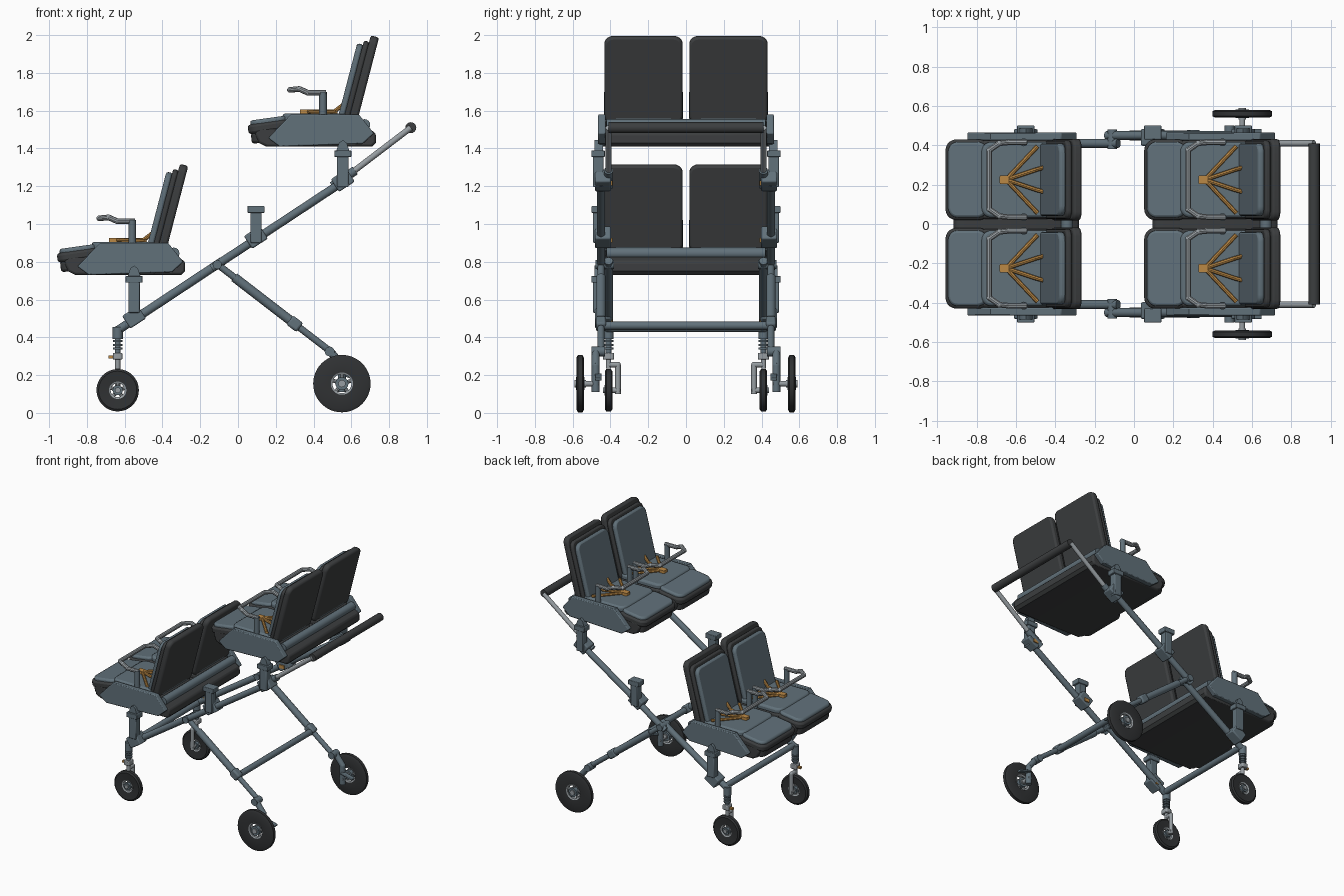
import bpy, bmesh, math
from mathutils import Vector, Matrix

cube = bpy.data.objects.get("Cube")
if cube:
    bpy.data.objects.remove(cube, do_unlink=True)


def material(name, rgb):
    m = bpy.data.materials.new(name)
    m.use_nodes = True
    m.diffuse_color = (*rgb, 1)
    m.node_tree.nodes["Principled BSDF"].inputs["Base Color"].default_value = (*rgb, 1)
    return m


SLATE = material("slate", (0.12, 0.165, 0.195))
DARK = material("charcoal", (0.045, 0.048, 0.05))
TYRE = material("tyre_black", (0.03, 0.032, 0.034))
GREY = material("light_grey", (0.31, 0.34, 0.36))
ORANGE = material("orange", (0.5, 0.25, 0.06))


def finish(name, bm, mat, loc=(0, 0, 0), tilt=0, bevel=0):
    bmesh.ops.recalc_face_normals(bm, faces=bm.faces)
    mesh = bpy.data.meshes.new(name)
    bm.to_mesh(mesh)
    bm.free()
    mesh.materials.append(mat)
    for p in mesh.polygons:
        p.use_smooth = True
    mesh.set_sharp_from_angle(angle=math.radians(35))
    ob = bpy.data.objects.new(name, mesh)
    bpy.context.collection.objects.link(ob)
    ob.location = loc
    ob.rotation_euler.y = math.radians(tilt)
    if bevel:
        mod = ob.modifiers.new("edge", "BEVEL")
        mod.width = bevel
        mod.segments = 2
        mod.limit_method = "ANGLE"
        mod.angle_limit = math.radians(50)
    return ob


def slab(name, loc, size, mat, corner=0, bevel=0, tilt=0):
    """Box with rounded corners in its local plan."""
    bm = bmesh.new()
    bmesh.ops.create_cube(bm, size=1, matrix=Matrix.Diagonal((*size, 1)))
    if corner:
        upright = [e for e in bm.edges
                   if abs(e.verts[0].co.z - e.verts[1].co.z) > size[2] / 2]
        bmesh.ops.bevel(bm, geom=upright, offset=corner, segments=5,
                        profile=0.5, affect="EDGES")
    return finish(name, bm, mat, loc, tilt, bevel)


def prism(name, outline, y0, y1, mat, shift=(0, 0), bevel=0):
    """Side outline (x, z) pulled from y0 to y1."""
    bm = bmesh.new()
    face = bm.faces.new([bm.verts.new((x, y0, z)) for x, z in outline])
    out = bmesh.ops.extrude_face_region(bm, geom=[face])["geom"]
    bmesh.ops.translate(bm, vec=(0, y1 - y0, 0),
                        verts=[v for v in out if isinstance(v, bmesh.types.BMVert)])
    return finish(name, bm, mat, (shift[0], 0, shift[1]), 0, bevel)


def tube(name, points, radius, mat, sides=16):
    """Round rod through points, with ball joints at the bends."""
    bm = bmesh.new()
    pts = [Vector(p) for p in points]
    for a, b in zip(pts, pts[1:]):
        turn = (b - a).to_track_quat("Z", "Y").to_matrix().to_4x4()
        bmesh.ops.create_cone(bm, cap_ends=True, segments=sides, radius1=radius,
                              radius2=radius, depth=(b - a).length,
                              matrix=Matrix.Translation((a + b) / 2) @ turn)
    for p in pts[1:-1]:
        bmesh.ops.create_uvsphere(bm, u_segments=sides, v_segments=8, radius=radius,
                                  matrix=Matrix.Translation(p))
    return finish(name, bm, mat)


def ring(name, loc, profile, mat):
    """Closed (radius, y) profile turned about the y axis."""
    bm = bmesh.new()
    vs = [bm.verts.new((r, y, 0)) for r, y in profile]
    es = [bm.edges.new((vs[i - 1], vs[i])) for i in range(len(vs))]
    bmesh.ops.spin(bm, geom=vs + es, cent=(0, 0, 0), axis=(0, 1, 0),
                   angle=math.tau, steps=48, use_merge=True)
    bmesh.ops.remove_doubles(bm, verts=bm.verts, dist=0.0001)
    return finish(name, bm, mat, loc)


def wheel(name, x, y, z, radius, inner):
    w = 0.02
    ring(name + "_tyre", (x, y, z), [(inner, -w * 0.7), (radius * 0.9, -w), (radius, -w * 0.6),
         (radius, w * 0.6), (radius * 0.9, w), (inner, w * 0.7)], TYRE)
    ring(name + "_rim", (x, y, z), [(inner - 0.006, -0.012), (inner + 0.003, -0.016),
         (inner + 0.003, 0.016), (inner - 0.006, 0.012)], GREY)
    tube(name + "_hub", [(x, y - 0.022, z), (x, y + 0.022, z)], inner * 0.62, SLATE)
    tube(name + "_cap", [(x, y - 0.03, z), (x, y + 0.03, z)], inner * 0.35, GREY)
    for i in range(5):
        a = math.tau * i / 5 + 0.3
        tip = (x + inner * math.cos(a), y, z + inner * math.sin(a))
        tube(name + "_spoke", [(x, y, z), tip], 0.01, GREY, 8)


# Seat rows
LEAN = 14.6
BASE = [(-0.92, 0.80), (-0.9, 0.75), (-0.86, 0.73), (-0.30, 0.73),
        (-0.28, 0.75), (-0.28, 0.80), (-0.34, 0.84), (-0.9, 0.83)]
PANEL = [(-0.85, 0.775), (-0.73, 0.90), (-0.37, 0.90), (-0.29, 0.80),
         (-0.35, 0.745), (-0.79, 0.73)]


def seat(row, y, ox, oz):
    def at(x, dy, z):
        return (x + ox, y + dy, z + oz)
    # Cushions
    slab(row + "_seat_under", at(-0.58, 0, 0.845), (0.44, 0.4, 0.05), DARK, 0.05, 0.012)
    slab(row + "_seat_cushion", at(-0.575, 0, 0.882), (0.4, 0.385, 0.045), SLATE, 0.05, 0.014)
    slab(row + "_leg_rest_base", at(-0.84, 0, 0.785), (0.2, 0.385, 0.06), DARK, 0.05, 0.014, -6)
    slab(row + "_leg_rest_under", at(-0.845, 0, 0.835), (0.225, 0.41, 0.05), DARK, 0.055, 0.014, -8)
    slab(row + "_leg_rest_cushion", at(-0.845, 0, 0.864), (0.2, 0.385, 0.035), SLATE, 0.05, 0.012, -8)
    # Backrest layers
    tilt = LEAN - 90
    slab(row + "_back_shell", at(-0.345, 0, 1.083), (0.475, 0.415, 0.045), DARK, 0.045, 0.012, tilt)
    slab(row + "_back_middle", at(-0.385, 0, 1.07), (0.45, 0.4, 0.03), DARK, 0.045, 0.01, tilt)
    slab(row + "_back_cushion", at(-0.416, 0, 1.065), (0.43, 0.37, 0.035), SLATE, 0.05, 0.012, tilt)
    # Harness
    slab(row + "_buckle", at(-0.66, 0, 0.915), (0.045, 0.045, 0.022), ORANGE, 0.008)
    for s in (-1, 1):
        tube(row + "_shoulder_strap", [at(-0.65, 0, 0.915), at(-0.5, s * 0.05, 0.915),
             at(-0.43, s * 0.07, 0.97), at(-0.375, s * 0.09, 1.22)], 0.011, ORANGE, 8)
        tube(row + "_hip_strap", [at(-0.65, 0, 0.915), at(-0.49, s * 0.17, 0.91)],
             0.011, ORANGE, 8)
        tube(row + "_bar_post", [at(-0.56, s * 0.19, 0.86), at(-0.56, s * 0.19, 1.02)], 0.02, SLATE)
    # Grab bar
    half = [(-0.545, 0.19, 1.015), (-0.64, 0.19, 1.015), (-0.685, 0.185, 1.035), (-0.735, 0.15, 1.03)]
    loop = [at(*p) for p in half] + [at(x, -dy, z) for x, dy, z in reversed(half)]
    tube(row + "_grab_bar", loop, 0.015, GREY, 10)


for row, ox, oz in (("front", 0, 0), ("rear", 1.01, 0.68)):
    prism(row + "_seat_base", BASE, -0.43, 0.43, DARK, (ox, oz), 0.012)
    tube(row + "_back_tube", [(-0.34 + ox, -0.42, 0.845 + oz), (-0.34 + ox, 0.42, 0.845 + oz)],
         0.03, SLATE)
    for s in (-1, 1):
        prism(row + "_side_panel", PANEL, s * 0.425, s * 0.465, SLATE, (ox, oz), 0.006)
        seat(row, s * 0.225, ox, oz)

# Frame, mirrored left and right
for s in (-1, 1):
    side = "left" if s > 0 else "right"
    side = {"left": "back_side", "right": "front_side"}[side]
    yi, yo = s * 0.41, s * 0.45
    tube(side + "_lower_rail", [(-0.64, yi, 0.435), (-0.08, yi, 0.805)], 0.023, SLATE)
    tube(side + "_upper_rail", [(-0.14, yo, 0.765), (0.55, yo, 1.22)], 0.022, SLATE)
    tube(side + "_rail_pivot", [(-0.11, s * 0.38, 0.785), (-0.11, s * 0.48, 0.785)], 0.024, SLATE)
    tube(side + "_handle_rail", [(0.5, yi, 1.2), (0.62, yi, 1.283)], 0.024, SLATE)
    tube(side + "_handle_tube", [(0.6, yi, 1.27), (0.915, yi, 1.51)], 0.016, GREY)
    # Rear leg
    tube(side + "_rear_leg_end", [(-0.12, yo, 0.795), (0.49, yo, 0.325)], 0.018, SLATE)
    tube(side + "_rear_leg", [(-0.02, yo, 0.718), (0.32, yo, 0.456)], 0.025, SLATE)
    slab(side + "_leg_joint", (0.3, yo, 0.472), (0.07, 0.055, 0.06), SLATE, 0, 0.012, 38)
    tube(side + "_leg_knuckle", [(0.485, s * 0.43, 0.325), (0.485, s * 0.5, 0.325)], 0.026, SLATE)
    tube(side + "_rear_strut", [(0.49, s * 0.478, 0.325), (0.55, s * 0.478, 0.25),
                                (0.55, s * 0.478, 0.11)], 0.021, SLATE)
    tube(side + "_rear_axle", [(0.55, s * 0.46, 0.155), (0.55, s * 0.57, 0.155)], 0.015, GREY)
    slab(side + "_brake_pedal", (0.6, s * 0.465, 0.19), (0.1, 0.035, 0.015), SLATE, 0, 0.004, 15)
    wheel(side + "_rear_wheel", 0.55, s * 0.56, 0.155, 0.152, 0.056)
    # Front caster with spring
    x = -0.637
    tube(side + "_front_post", [(x, yi, 0.39), (x, yi, 0.455)], 0.027, SLATE)
    tube(side + "_spring_rod", [(x, yi, 0.3), (x, yi, 0.41)], 0.015, SLATE)
    for i in range(4):
        z = 0.335 + i * 0.02
        tube(side + "_spring_coil", [(x, yi, z), (x, yi, z + 0.01)], 0.026, SLATE)
    slab(side + "_caster_block", (x, yi, 0.3), (0.05, 0.06, 0.035), GREY, 0.012, 0.005)
    slab(side + "_caster_lock", (x - 0.035, yi, 0.295), (0.025, 0.02, 0.015), ORANGE)
    tube(side + "_caster_stem", [(x, yi, 0.235), (x, yi, 0.3)], 0.014, GREY)
    tube(side + "_caster_fork", [(x, yi, 0.255), (x, s * 0.36, 0.255), (x, s * 0.36, 0.1)],
         0.015, GREY)
    tube(side + "_front_axle", [(x, s * 0.35, 0.12), (x, s * 0.43, 0.12)], 0.014, GREY)
    wheel(side + "_front_wheel", x, yi, 0.12, 0.112, 0.043)
    # Seat mounts on the rail
    for mx, top in ((-0.55, 0.725), (0.095, 1.095), (0.555, 1.39)):
        slab(side + "_mount_head", (mx, s * 0.465, top - 0.018), (0.09, 0.07, 0.036), SLATE, 0, 0.004)
        slab(side + "_mount_post", (mx, s * 0.465, top - 0.11), (0.06, 0.055, 0.17), SLATE, 0, 0.006)
        clamp = 0.785 + (mx + 0.11) * 0.655
        slab(side + "_mount_clamp", (mx, s * 0.44, clamp + 0.01), (0.1, 0.085, 0.08), SLATE, 0, 0.008, -33)
        slab(side + "_mount_button", (mx, s * 0.405, clamp - 0.005), (0.04, 0.03, 0.025), ORANGE)
    for mx, z in ((-0.55, 0.72), (0.555, 1.385)):
        prism(side + "_mount_tongue", [(mx - 0.035, z), (mx + 0.035, z), (mx + 0.02, z + 0.045),
              (mx, z + 0.06), (mx - 0.02, z + 0.045)], s * 0.44, s * 0.485, SLATE)

# Cross bars and push handle
tube("front_cross_bar", [(-0.62, -0.41, 0.45), (-0.62, 0.41, 0.45)], 0.022, SLATE)
tube("rear_cross_bar", [(0.31, -0.45, 0.462), (0.31, 0.45, 0.462)], 0.022, SLATE)
tube("push_handle", [(0.915, -0.41, 1.51), (0.915, 0.41, 1.51)], 0.029, DARK)
